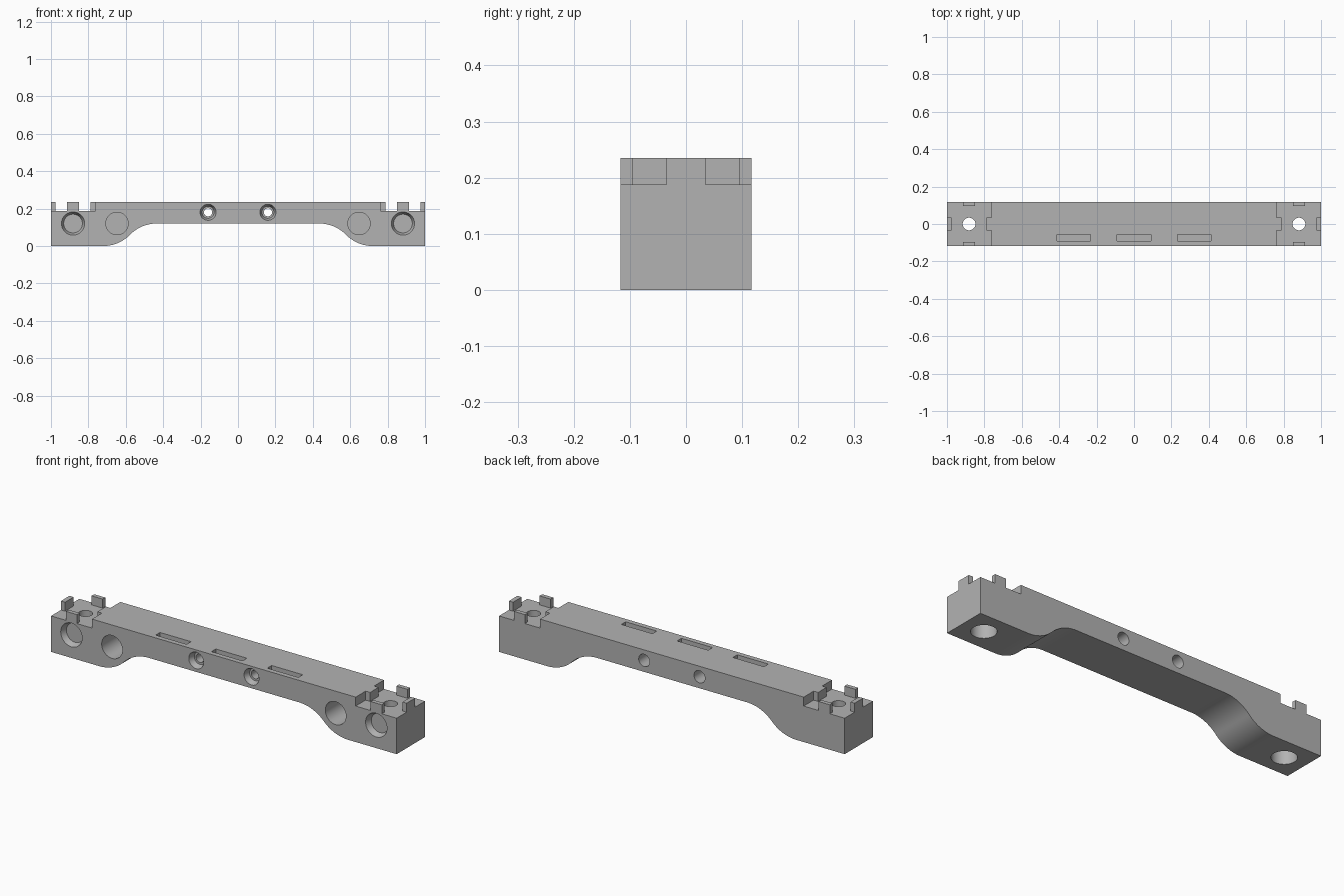
import bpy, bmesh
from math import sin, cos, pi, atan
from mathutils import Matrix, Vector

old = bpy.data.objects.get("Cube")
if old:
    bpy.data.objects.remove(old, do_unlink=True)

HALF = 0.117        # half depth in y
TOP = 0.235
TRAY = 0.188        # floor of the end trays
ARCH = 0.12         # underside of the raised middle

grey = bpy.data.materials.new("plain grey")
grey.use_nodes = True
grey.diffuse_color = (0.45, 0.45, 0.45, 1)
grey.node_tree.nodes["Principled BSDF"].inputs["Base Color"].default_value = (0.45, 0.45, 0.45, 1)


def finish(name, bm):
    bmesh.ops.recalc_face_normals(bm, faces=bm.faces)
    mesh = bpy.data.meshes.new(name)
    bm.to_mesh(mesh)
    bm.free()
    mesh.materials.append(grey)
    obj = bpy.data.objects.new(name, mesh)
    bpy.context.collection.objects.link(obj)
    return obj


def prism(name, points, push):
    """Extrude a flat outline along a vector."""
    bm = bmesh.new()
    face = bm.faces.new([bm.verts.new(p) for p in points])
    ext = bmesh.ops.extrude_face_region(bm, geom=[face])
    verts = [v for v in ext["geom"] if isinstance(v, bmesh.types.BMVert)]
    bmesh.ops.translate(bm, verts=verts, vec=push)
    return finish(name, bm)


def lathe(name, profile, place, along_y=False):
    """Turn (radius, height) points into a round cutter."""
    bm = bmesh.new()
    verts = [bm.verts.new((r, 0, h)) for r, h in profile]
    edges = [bm.edges.new(pair) for pair in zip(verts, verts[1:])]
    bmesh.ops.spin(bm, geom=verts + edges, cent=(0, 0, 0), axis=(0, 0, 1),
                   angle=2 * pi, steps=48, use_duplicate=False)
    bmesh.ops.remove_doubles(bm, verts=bm.verts, dist=1e-5)
    turn = Matrix.Rotation(-pi / 2, 4, 'X') if along_y else Matrix()
    bm.transform(Matrix.Translation(place) @ turn)
    return finish(name, bm)


def cut(body, cutter):
    mod = body.modifiers.new(cutter.name, 'BOOLEAN')
    mod.operation = 'DIFFERENCE'
    mod.solver = 'EXACT'
    mod.object = cutter
    bpy.context.view_layer.objects.active = body
    bpy.ops.object.modifier_apply(modifier=mod.name)
    bpy.data.objects.remove(cutter, do_unlink=True)


# Beam side profile: feet joined to the raised middle by two tangent arcs
x_foot, x_arch, steps = 0.72, 0.435, 14
theta = 2 * atan(ARCH / (x_foot - x_arch))
radius = (x_foot - x_arch) / (2 * sin(theta))
lower = [(x_foot - radius * sin(theta * i / steps),
          radius * (1 - cos(theta * i / steps))) for i in range(steps + 1)]
upper = [(x_foot + x_arch - x, ARCH - z) for x, z in reversed(lower[:-1])]
right = [(1, TOP), (1, 0)] + lower + upper
outline = right + [(-x, z) for x, z in reversed(right)]
beam = prism("beam", [(x, -HALF, z) for x, z in outline], Vector((0, 2 * HALF, 0)))

# End trays, leaving locating tabs around them
half = [(0.789, 0.035), (0.763, 0.035), (0.763, 0.2), (0.85, 0.2), (0.85, 0.095),
        (0.914, 0.095), (0.914, 0.2), (1.1, 0.2), (1.1, 0.035), (0.976, 0.035)]
tray = half + [(x, -y) for x, y in reversed(half)]

for s in (-1, 1):
    cut(beam, prism("tray_cutter", [(s * x, y, TRAY) for x, y in tray], Vector((0, 0, 0.2))))

    # Upright bolt hole, wider from below
    cut(beam, lathe("bolt_cutter", [(0, -0.1), (0.06, -0.1), (0.06, 0.14),
                                    (0.034, 0.14), (0.034, 0.4), (0, 0.4)], (s * 0.882, 0, 0)))

    # Shallow tapered recess on the front of each foot
    cut(beam, lathe("recess_cutter", [(0, -0.01), (0.062, -0.01), (0.062, 0),
                                      (0.05, 0.03), (0, 0.03)], (s * 0.882, -HALF, 0.12), True))

    # Deep blind socket beside it
    cut(beam, lathe("socket_cutter", [(0, -0.01), (0.06, -0.01), (0.06, 0.18), (0, 0.18)],
                    (s * 0.647, -HALF, 0.12), True))

    # Countersunk through hole in the middle span
    cut(beam, lathe("screw_cutter", [(0, -0.01), (0.043, -0.01), (0.043, 0), (0.032, 0.03),
                                     (0.022, 0.03), (0.022, 0.12), (0.032, 0.12),
                                     (0.032, 0.3), (0, 0.3)], (s * 0.16, -HALF, 0.18), True))

# Row of narrow slots in the top
for x in (-0.323, 0, 0.323):
    corners = [(x - 0.09, -0.091), (x + 0.09, -0.091), (x + 0.09, -0.055), (x - 0.09, -0.055)]
    cut(beam, prism("slot_cutter", [(a, b, TOP - 0.05) for a, b in corners], Vector((0, 0, 0.1))))

bpy.ops.object.select_all(action='DESELECT')
beam.select_set(True)
bpy.context.view_layer.objects.active = beam
bpy.ops.object.shade_smooth_by_angle(angle=pi / 6)
